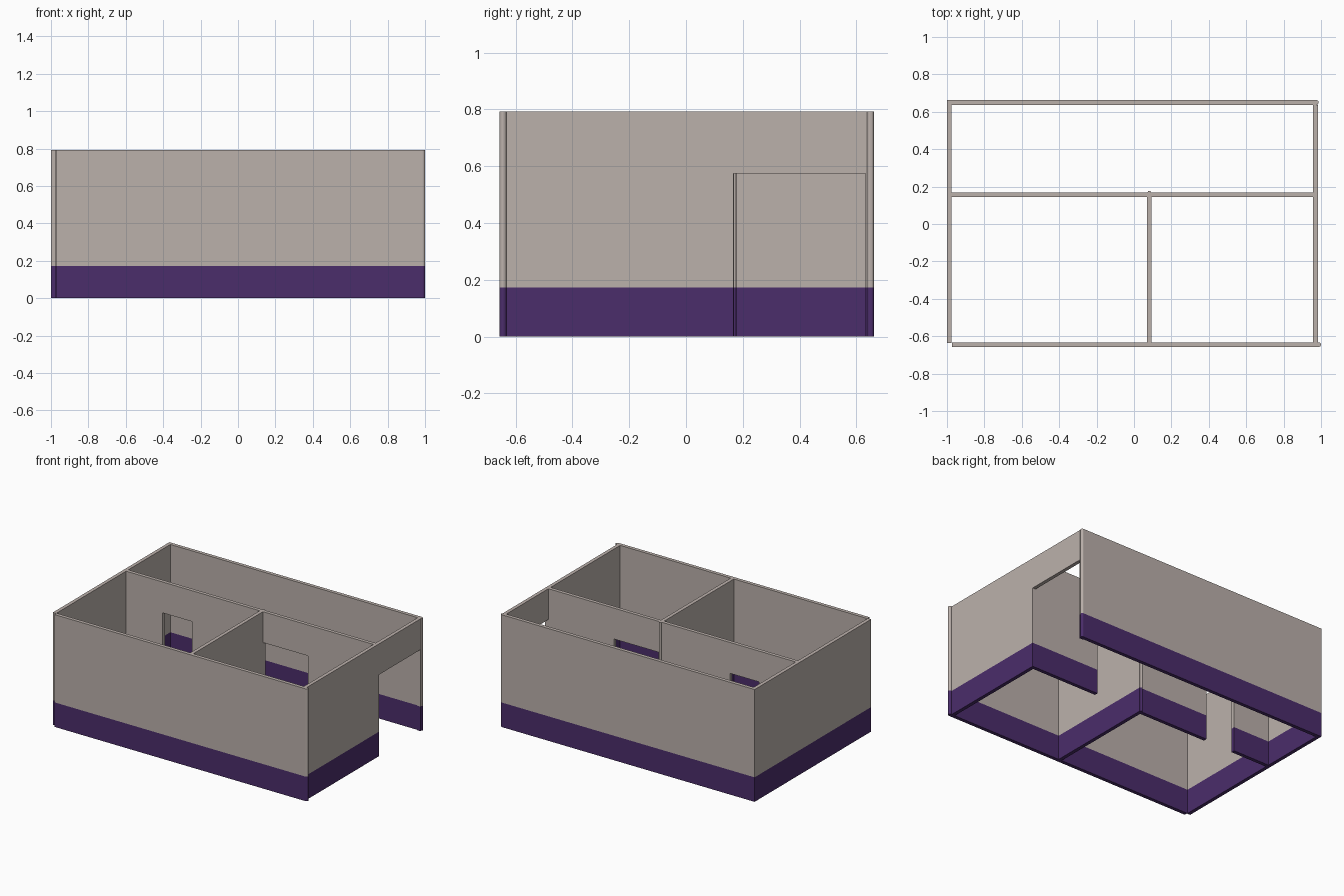
import bpy, bmesh, math
from mathutils import Vector

if "Cube" in bpy.data.objects:
    bpy.data.objects.remove(bpy.data.objects["Cube"])

H, BAND, DOOR, T = 0.793, 0.173, 0.575, 0.025


def material(name, rgb):
    m = bpy.data.materials.new(name)
    m.diffuse_color = (*rgb, 1)
    m.use_nodes = True
    m.node_tree.nodes["Principled BSDF"].inputs["Base Color"].default_value = m.diffuse_color
    return m


plaster = material("plaster", (0.50, 0.44, 0.41))
skirting = material("purple_skirting", (0.07, 0.026, 0.147))


def finish(name, bm):
    # split at the painted band and colour everything below it
    bmesh.ops.bisect_plane(bm, geom=bm.verts[:] + bm.edges[:] + bm.faces[:],
                           plane_co=(0, 0, BAND), plane_no=(0, 0, 1))
    bmesh.ops.recalc_face_normals(bm, faces=bm.faces[:])
    for f in bm.faces:
        f.material_index = int(f.calc_center_bounds().z < BAND)
    me = bpy.data.meshes.new(name)
    bm.to_mesh(me)
    bm.free()
    me.materials.append(plaster)
    me.materials.append(skirting)
    bpy.context.collection.objects.link(bpy.data.objects.new(name, me))


def wall(name, axis, start, end, centre, doors=()):
    # elevation outline with door notches, extruded by the wall thickness
    outline = [(start, 0)]
    for a, b in doors:
        outline += [(a, 0), (a, DOOR), (b, DOOR), (b, 0)]
    outline += [(end, 0), (end, H), (start, H)]
    lo = centre - T / 2
    bm = bmesh.new()
    vs = [bm.verts.new((u, lo, z) if axis == "x" else (lo, u, z)) for u, z in outline]
    face = bm.faces.new(vs)
    ext = bmesh.ops.extrude_face_region(bm, geom=[face])
    shift = Vector((0, T, 0)) if axis == "x" else Vector((T, 0, 0))
    bmesh.ops.translate(bm, vec=shift,
                        verts=[v for v in ext["geom"] if isinstance(v, bmesh.types.BMVert)])
    finish(name, bm)


def round_end(name, x, y, angle, r=T / 2):
    # half-round cap on a wall end, facing the given direction
    bm = bmesh.new()
    arc = [angle - math.pi / 2 + math.pi * i / 8 for i in range(9)]
    face = bm.faces.new([bm.verts.new((x + r * math.cos(a), y + r * math.sin(a), 0)) for a in arc])
    ext = bmesh.ops.extrude_face_region(bm, geom=[face])
    bmesh.ops.translate(bm, vec=(0, 0, H),
                        verts=[v for v in ext["geom"] if isinstance(v, bmesh.types.BMVert)])
    finish(name, bm)


# outer walls
wall("front_wall", "x", -0.973, 0.987, -0.645)
wall("back_wall", "x", -1.0, 0.975, 0.65)
wall("left_wall", "y", -0.637, 0.6375, -0.9875)
wall("right_wall", "y", -0.6325, 0.6375, 0.97, [(0.168, 0.633)])

# inner walls
wall("middle_wall", "x", -0.975, 0.9575, 0.156, [(-0.69, -0.46), (0.095, 0.445)])
wall("dividing_wall", "y", -0.6325, 0.1435, 0.082)

# rounded wall ends
round_end("front_wall_end", 0.987, -0.645, 0)
round_end("back_wall_end", 0.975, 0.65, 0)
round_end("dividing_wall_end", 0.082, 0.1685, math.pi / 2, 0.009)
